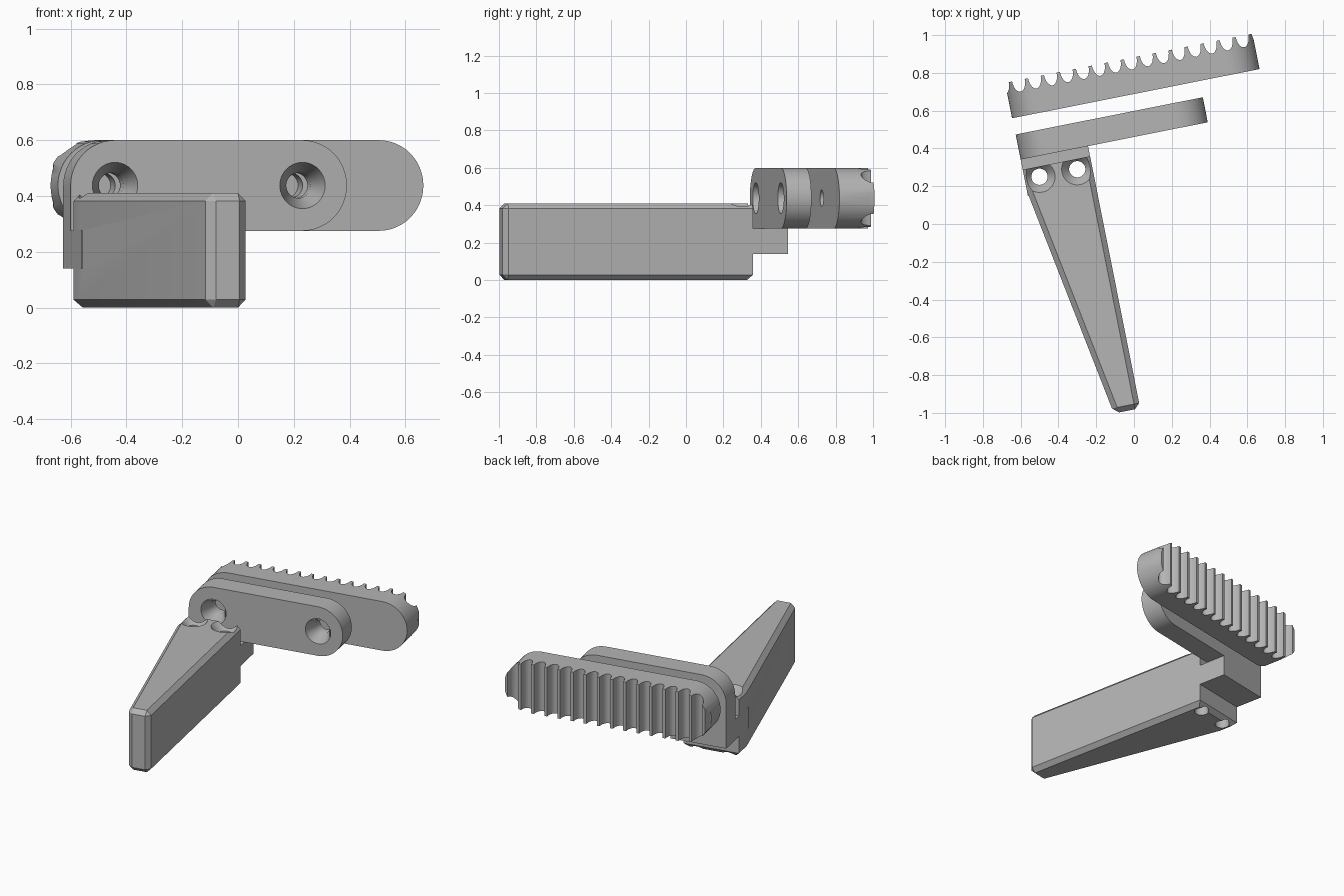
import bpy, bmesh, math
from mathutils import Vector

if "Cube" in bpy.data.objects:
    bpy.data.objects.remove(bpy.data.objects["Cube"], do_unlink=True)

TURN = math.radians(11.25)      # every part shares this turn about z
BOTTOM, TOP = 0.275, 0.60       # height span of both rounded bars
R = (TOP - BOTTOM) / 2
MID = BOTTOM + R
LEFT, RIGHT = -0.522, -0.158    # width span of handle and tenon

grey = bpy.data.materials.new("plain grey")
grey.use_nodes = True
COLOUR = (0.46, 0.46, 0.46, 1)
grey.diffuse_color = COLOUR
grey.node_tree.nodes["Principled BSDF"].inputs["Base Color"].default_value = COLOUR


def loft(name, rings, bevel_rule=None, bevel=0.028):
    """Skin a row of equal rings and cap both ends."""
    bm = bmesh.new()
    loops = [[bm.verts.new(p) for p in ring] for ring in rings]
    n = len(loops[0])
    for a, b in zip(loops, loops[1:]):
        for i in range(n):
            j = (i + 1) % n
            bm.faces.new((a[i], a[j], b[j], b[i]))
    bm.faces.new(loops[0])
    bm.faces.new(loops[-1])
    bmesh.ops.recalc_face_normals(bm, faces=bm.faces[:])
    if bevel_rule:
        edges = [e for e in bm.edges if bevel_rule(e.verts[0].co, e.verts[1].co)]
        bmesh.ops.bevel(bm, geom=edges, offset=bevel, segments=1,
                        affect='EDGES', clamp_overlap=True)
    mesh = bpy.data.meshes.new(name)
    bm.to_mesh(mesh)
    bm.free()
    ob = bpy.data.objects.new(name, mesh)
    bpy.context.collection.objects.link(ob)
    ob.rotation_euler.z = TURN
    mesh.materials.append(grey)
    return ob


def upright(name, outline, z0, z1, rule=None):
    return loft(name, [[Vector((x, y, z)) for x, y in outline] for z in (z0, z1)], rule)


def box(name, x0, x1, y0, y1, z0, z1):
    return upright(name, [(x0, y0), (x1, y0), (x1, y1), (x0, y1)], z0, z1)


def bar(name, x0, x1, y0, y1, square_foot=False):
    """Round-ended bar; its lower left corner may stay square."""
    outline = []
    for centre, start in ((x1 - R, -90), (x0 + R, 90)):
        for i in range(25):
            a = math.radians(start + i * 7.5)
            outline.append((centre + R * math.cos(a), MID + R * math.sin(a)))
    if square_foot:
        outline = [p for p in outline if p[0] > x0 + R - 1e-4 or p[1] > MID - 1e-4]
        outline = [p for p in outline if abs(p[0] - x0 - R) > 1e-4 or p[1] > MID]
        outline.append((x0, BOTTOM))
    return loft(name, [[Vector((x, y, z)) for x, z in outline] for y in (y0, y1)])


def bore(steps, place):
    """Turned cutter: steps are (depth, radius), place maps it into the part."""
    return loft("cutter", [[place(r * math.cos(i * math.tau / 32),
                                  r * math.sin(i * math.tau / 32), d)
                            for i in range(32)] for d, r in steps])


def combine(target, tool, operation='DIFFERENCE'):
    tool.hide_render = True
    mod = target.modifiers.new("cut", 'BOOLEAN')
    mod.object, mod.operation, mod.solver = tool, operation, 'EXACT'
    bpy.context.view_layer.update()
    bpy.ops.object.select_all(action='DESELECT')
    bpy.context.view_layer.objects.active = target
    target.select_set(True)
    bpy.ops.object.modifier_apply(modifier=mod.name)
    bpy.data.objects.remove(tool, do_unlink=True)


# Mounting plate with a tenon that plugs into the handle
plate = bar("mounting_plate", LEFT, 0.488, 0.452, 0.587, square_foot=True)
combine(plate, box("tenon", LEFT, RIGHT, 0.256, 0.587, 0.14, BOTTOM + 0.0005), 'UNION')

# Toothed grip bar: round-ended bar trimmed by a scalloped profile
grip = bar("toothed_grip", -0.524, 0.812, 0.675, 0.92)
PITCH, FIRST, TIP, DEPTH, HALF = 0.0862, -0.495, 0.866, 0.062, 0.034
scallops = [(-0.7, 0.6), (1.0, 0.6), (1.0, TIP)]
for k in reversed(range(-1, 17)):
    centre = FIRST + (k - 0.5) * PITCH
    for i in range(13):
        a = math.pi * i / 12
        scallops.append((centre + HALF * math.cos(a), TIP - DEPTH * math.sin(a)))
scallops.append((-0.7, TIP))
combine(grip, upright("tooth_profile", scallops, 0.2, 0.7), 'INTERSECT')

# Countersunk holes in the plate, matching blind holes in the grip
for x in (LEFT + R, 0.488 - R):
    def along(a, b, d, x=x):
        return Vector((x + a, d, MID + b))
    combine(plate, bore([(0.44, 0.083), (0.4521, 0.083), (0.525, 0.045), (0.62, 0.045)], along))
    combine(grip, bore([(0.65, 0.045), (0.76, 0.045)], along))

# Tapered handle, chamfered except at its upright rear corners
BACK = 0.397


def chamfered(p, q):
    if abs(p.z - q.z) > 0.1:
        return p.y < -0.5
    return not (p.y > 0.39 and q.y > 0.39 and p.z > 0.3)


handle = upright("handle", [(-0.300, -0.963), (RIGHT, -0.963), (RIGHT, BACK),
                            (LEFT, BACK), (LEFT, 0.28)], 0, 0.41, chamfered)
combine(handle, box("slot", -0.7, 0, 0.256, 0.5, 0.14, BOTTOM))

# Two countersunk screw holes down through handle and tenon
for x in (-0.442, -0.238):
    def down(a, b, d, x=x):
        return Vector((x + a, 0.343 + b, d))
    steps = [(-0.05, 0.043), (0.36, 0.043), (0.41, 0.083), (0.45, 0.083)]
    for part in (handle, plate):
        combine(part, bore(steps if part is handle else [(0.1, 0.043), (0.32, 0.043)], down))

# Smooth the round walls, keep the edges crisp
bpy.ops.object.select_all(action='DESELECT')
for part in (plate, grip, handle):
    part.select_set(True)
bpy.context.view_layer.objects.active = plate
bpy.ops.object.shade_smooth_by_angle(angle=math.radians(30))
